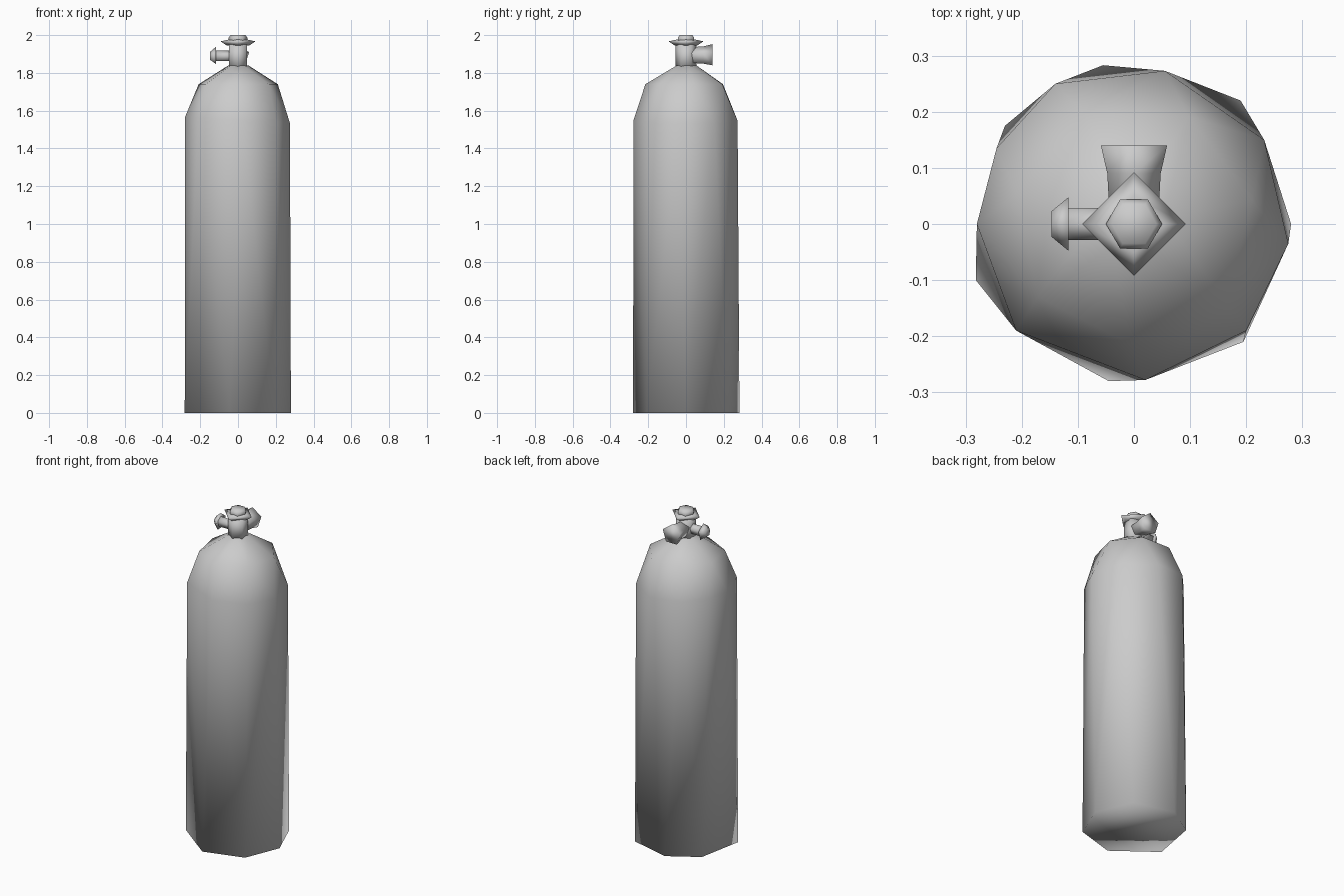
import bpy, bmesh
from math import cos, sin, pi, radians
from mathutils import Matrix, Vector

if "Cube" in bpy.data.objects:
    bpy.data.objects.remove(bpy.data.objects["Cube"])


def finish(name, bm):
    bmesh.ops.recalc_face_normals(bm, faces=bm.faces)
    me = bpy.data.meshes.new(name)
    bm.to_mesh(me)
    bm.free()
    for p in me.polygons:
        p.use_smooth = True
    ob = bpy.data.objects.new(name, me)
    bpy.context.collection.objects.link(ob)
    return ob


def lathe(name, profile, sides, turn=0, matrix=Matrix()):
    """Capped turned part; profile is (radius, height, extra turn in degrees)."""
    bm = bmesh.new()
    rings = []
    for r, h, extra in profile:
        a0 = radians(turn + extra)
        rings.append([bm.verts.new(matrix @ Vector((r * cos(a0 + 2 * pi * i / sides),
                                                   r * sin(a0 + 2 * pi * i / sides), h)))
                      for i in range(sides)])
    for a, b in zip(rings, rings[1:]):
        for i in range(sides):
            j = (i + 1) % sides
            bm.faces.new((a[i], a[j], b[j], b[i]))
    bm.faces.new(rings[0][::-1])
    bm.faces.new(rings[-1])
    return finish(name, bm)


# Cylinder body: seven-sided foot, nine-sided shoulder, domed top, faceted as a hull
foot = [(-.055, .283), (-.23, .175), (-.282, -.1), (-.045, -.28), (.195, -.21), (.28, 0), (.19, .22)]
shoulder = [(.055, .273), (-.14, .25), (-.245, .135), (-.28, 0), (-.21, -.19), (.02, -.278),
            (.2, -.19), (.275, -.035), (.232, .15)]
bm = bmesh.new()
for x, y in foot:
    bm.verts.new((x, y, 0))
for x, y in shoulder:
    bm.verts.new((x, y, 1.55 - .06 * x))
for r, z, n in ((.215, 1.74, 7), (.055, 1.84, 5)):
    for i in range(n):
        a = 2 * pi * i / n + .2
        bm.verts.new((r * cos(a), r * sin(a), z))
bmesh.ops.convex_hull(bm, input=bm.verts)
finish("cylinder_body", bm)

# Valve stem
lathe("valve_stem", [(.055, 1.82, 0), (.055, 1.95, 0)], 6, 30)

# Diamond hand wheel and its cap
lathe("hand_wheel", [(.06, 1.945, 0), (.092, 1.967, 0), (.05, 1.976, 0)], 4)
lathe("wheel_cap", [(.05, 1.96, 0), (.05, 1.985, 0), (.04, 2.0, 0)], 6)

# Outlet pointing to the back, slightly flared
back = Matrix.Translation((0, 0, 1.89)) @ Matrix.Rotation(-pi / 2, 4, 'X')
lathe("outlet", [(.045, .0, 0), (.05, .09, 0), (.062, .14, 0)], 5, 54, back)

# Side pipe and knob pointing left
left = Matrix.Translation((0, 0, 1.888)) @ Matrix.Rotation(-pi / 2, 4, 'Y')
lathe("side_pipe", [(.03, .0, 0), (.03, .12, 0)], 5, 0, left)
lathe("side_knob", [(.05, .117, 0), (.024, .147, 0)], 5, 0, left)
